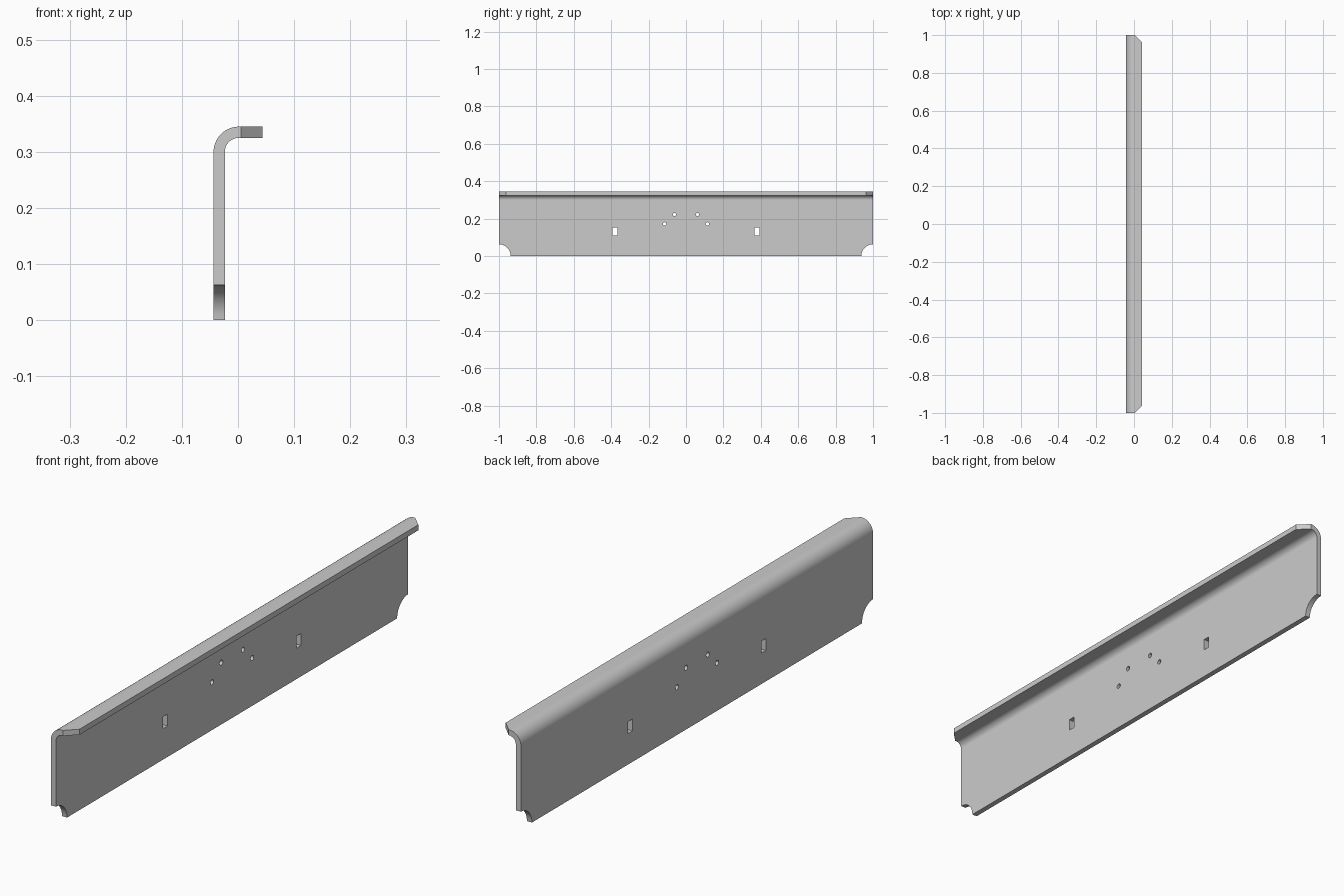
import bpy, bmesh, math
from mathutils import Vector

if "Cube" in bpy.data.objects:
    bpy.data.objects.remove(bpy.data.objects["Cube"])

T, W, H = 0.02, 0.0435, 0.345      # sheet thickness, half width, height
R = 0.045                          # outer bend radius


def prism(name, points, direction):
    """Extrude a closed 3D polygon along a vector."""
    bm = bmesh.new()
    face = bm.faces.new([bm.verts.new(p) for p in points])
    ext = bmesh.ops.extrude_face_region(bm, geom=[face])
    moved = [g for g in ext["geom"] if isinstance(g, bmesh.types.BMVert)]
    bmesh.ops.translate(bm, verts=moved, vec=Vector(direction))
    bmesh.ops.recalc_face_normals(bm, faces=bm.faces)
    mesh = bpy.data.meshes.new(name)
    bm.to_mesh(mesh)
    bm.free()
    obj = bpy.data.objects.new(name, mesh)
    bpy.context.collection.objects.link(obj)
    return obj


def arc(cx, cz, r, a0, a1, n):
    return [(cx + r * math.cos(math.radians(a0 + (a1 - a0) * i / n)),
             cz + r * math.sin(math.radians(a0 + (a1 - a0) * i / n))) for i in range(n + 1)]


# Bent sheet: L-shaped profile with rounded bend, run along y
cx, cz = -W + R, H - R
profile = [(-W, 0)] + arc(cx, cz, R, 180, 90, 14) + [(W, H), (W, H - T)]
profile += arc(cx, cz, R - T, 90, 180, 14) + [(-W + T, 0)]
panel = prism("bent_panel", [(x, -1, z) for x, z in profile], (0, 2, 0))


def wall_cutter(name, yz):
    return prism(name, [(-0.08, y, z) for y, z in yz], (0.11, 0, 0))


cutters = []
for s in (-1, 1):
    # Concave notch in the bottom corner
    cutters.append(wall_cutter("notch_cutter", arc(s, 0, 0.063, 0, 360, 32)[:-1]))
    # Rectangular slot
    cutters.append(wall_cutter("slot_cutter", [(s * y, z) for y, z in
                   ((0.366, 0.111), (0.392, 0.111), (0.392, 0.154), (0.366, 0.154))]))
    # Round holes
    for y, z in ((0.0615, 0.222), (0.114, 0.172)):
        cutters.append(wall_cutter("hole_cutter", arc(s * y, z, 0.009, 0, 360, 20)[:-1]))
    # Chamfered flange corner
    cutters.append(prism("chamfer_cutter", [(x, s * y, 0.28) for x, y in
                   ((-0.015, 1.02), (0.0635, 0.9415), (0.0635, 1.02))], (0, 0, 0.1)))

bpy.context.view_layer.objects.active = panel
panel.select_set(True)
for c in cutters:
    c.hide_render = True
    mod = panel.modifiers.new("cut", 'BOOLEAN')
    mod.operation, mod.solver, mod.object = 'DIFFERENCE', 'EXACT', c
    bpy.ops.object.modifier_apply(modifier=mod.name)
    bpy.data.objects.remove(c)

# Smooth bend, crisp edges, flat wall
bpy.ops.object.shade_smooth_by_angle(angle=math.radians(30))
wn = panel.modifiers.new("weighted_normals", 'WEIGHTED_NORMAL')
wn.keep_sharp = True
